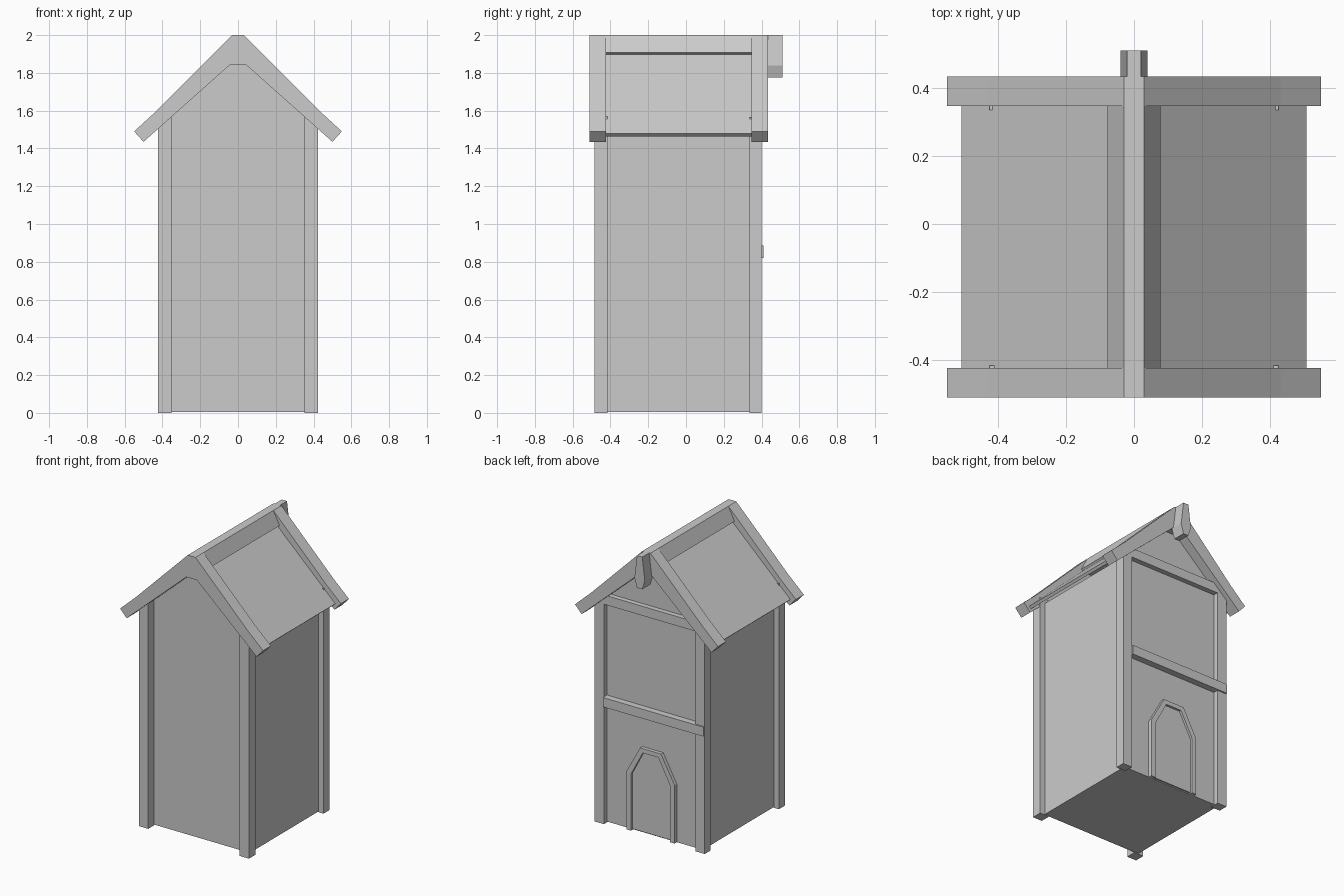
import bpy, bmesh

if "Cube" in bpy.data.objects:
    bpy.data.objects.remove(bpy.data.objects["Cube"])


def prism(name, pts, y0, y1):
    """Extrude an x-z outline from y0 to y1."""
    bm = bmesh.new()
    face = bm.faces.new([bm.verts.new((x, y0, z)) for x, z in pts])
    new = bmesh.ops.extrude_face_region(bm, geom=[face])["geom"]
    bmesh.ops.translate(bm, vec=(0, y1 - y0, 0),
                        verts=[v for v in new if isinstance(v, bmesh.types.BMVert)])
    bmesh.ops.recalc_face_normals(bm, faces=bm.faces)
    me = bpy.data.meshes.new(name)
    bm.to_mesh(me)
    bm.free()
    ob = bpy.data.objects.new(name, me)
    bpy.context.collection.objects.link(ob)
    return ob


def box(name, x0, x1, y0, y1, z0, z1):
    return prism(name, [(x0, z0), (x1, z0), (x1, z1), (x0, z1)], y0, y1)


def sym(half):
    """Complete a right-hand half outline by mirroring it across x = 0."""
    return half + [(-x, z) for x, z in reversed(half)]


# House body with gable ends
prism("body_walls", sym([(0.385, 0.005), (0.385, 1.54), (0.04, 1.85)]), -0.42, 0.365)

# Corner posts
for side, s in (("right", 1), ("left", -1)):
    xa, xb = sorted((s * 0.352, s * 0.424))
    box("front_post_" + side, xa, xb, -0.485, -0.415, 0, 1.57)
    box("back_post_" + side, xa, xb, 0.335, 0.40, 0, 1.565)

# Cross beams on the back
box("back_middle_beam", -0.42, 0.352, 0.36, 0.41, 0.82, 0.885)
box("back_upper_beam", -0.36, 0.36, 0.36, 0.40, 1.53, 1.595)

# Gable boards: outer edge, then the underside
right_edge = [(0.03, 2.0), (0.43, 1.60), (0.55, 1.49), (0.50, 1.435),
              (0.36, 1.56), (0.04, 1.845)]
for name, y0, y1 in (("front_gable_board", -0.51, -0.423),
                     ("back_gable_board", 0.346, 0.434)):
    prism(name, sym(right_edge), y0, y1)

# Roof panels
for side, s in (("right", 1), ("left", -1)):
    prism("roof_panel_" + side,
          [(s * x, z) for x, z in ((0.03, 1.93), (0.507, 1.478), (0.492, 1.464),
                                   (0.03, 1.88))], -0.43, 0.355)

# Ridge cap
prism("ridge_cap", sym([(0.03, 2.0), (0.078, 1.907), (0.055, 1.89)]), -0.43, 0.355)

# Finial at the back of the ridge
prism("ridge_finial", sym([(0.02, 2.0), (0.04, 1.84), (0.02, 1.775)]), 0.42, 0.51)

# Door frame as a bent strip, with a recessed door
outer = [(0.185, 0.005), (0.185, 0.41), (0.08, 0.60)]
inner = [(0.15, 0.005), (0.15, 0.40), (0.06, 0.57)]
arch_out, arch_in = sym(outer), sym(inner)
prism("door_frame", arch_out + arch_in[::-1], 0.36, 0.39)
prism("door", sym([(0.155, 0.012), (0.155, 0.40), (0.065, 0.575)]), 0.36, 0.374)
